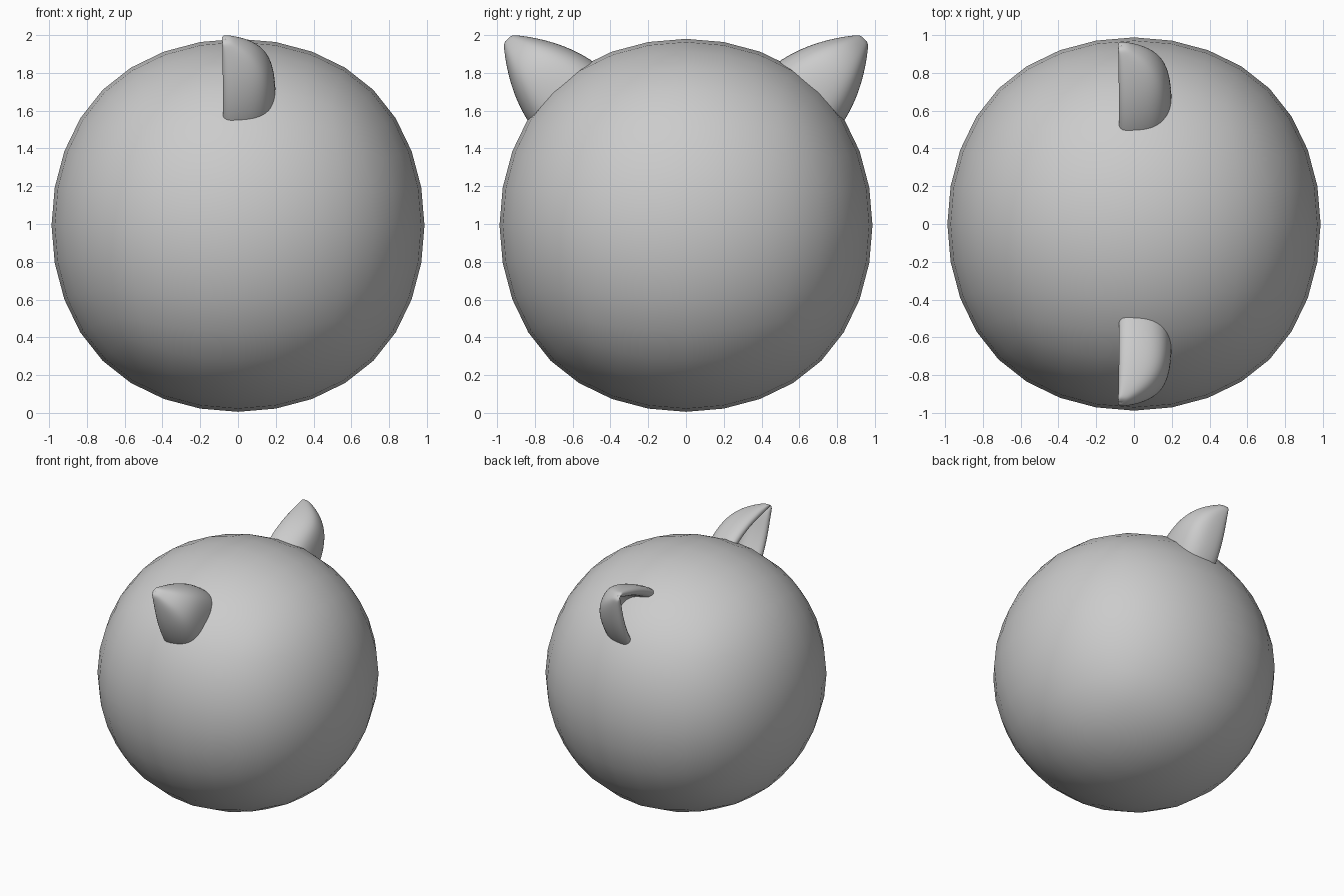
import bpy, bmesh, math
from mathutils import Vector

if "Cube" in bpy.data.objects:
    bpy.data.objects.remove(bpy.data.objects["Cube"])

CZ = 0.993  # centre height of the ball


def add_object(name, bm, levels):
    bmesh.ops.recalc_face_normals(bm, faces=bm.faces)
    me = bpy.data.meshes.new(name)
    bm.to_mesh(me)
    bm.free()
    for p in me.polygons:
        p.use_smooth = True
    ob = bpy.data.objects.new(name, me)
    bpy.context.collection.objects.link(ob)
    sub = ob.modifiers.new("Subdivision", 'SUBSURF')
    sub.levels = sub.render_levels = levels
    return ob


# round head: subdivided cube
bm = bmesh.new()
bmesh.ops.create_cube(bm, size=2.352)
head = add_object("head", bm, 3)
head.location.z = CZ

# ear sections: radial distance, half width, depth, wall thickness
SECTIONS = [(0.84, 0.26, 0.29, 0.085), (0.98, 0.245, 0.29, 0.085),
            (1.10, 0.205, 0.28, 0.085), (1.20, 0.155, 0.25, 0.08),
            (1.29, 0.095, 0.18, 0.07), (1.345, 0.05, 0.09, 0.045),
            (1.365, 0.03, 0.05, 0.028)]
FRONT_X, SHIFT, N = -0.085, -0.03, 8


def arc(w, d):
    pts = []
    for i in range(N + 1):
        a = math.pi * i / N
        c, s = math.cos(a), max(0, math.sin(a))
        pts.append((math.copysign(abs(c) ** 0.7, c) * w, FRONT_X + d * s ** 0.7))
    return pts


def ear(name, side):
    bm = bmesh.new()
    rings = []
    for r, w, d, wall in SECTIONS:
        section = arc(w, d) + arc(max(w - wall, 0.004), max(d - wall, 0.006))[::-1]
        ring = []
        for t, x in section:
            t += SHIFT
            y, z = (r + t) * math.sqrt(0.5), (r - t) * math.sqrt(0.5)
            ring.append(bm.verts.new(Vector((x, side * y, CZ + z))))
        rings.append(ring)
    n = len(rings[0])
    for a, b in zip(rings, rings[1:]):
        for i in range(n):
            j = (i + 1) % n
            bm.faces.new((a[i], a[j], b[j], b[i]))
    # close the base and the tip with strips across the wall
    for ring in (rings[0], rings[-1]):
        for i in range(N):
            bm.faces.new((ring[i], ring[i + 1], ring[n - 2 - i], ring[n - 1 - i]))
    # close the remaining slit at the tip
    tip = rings[-1]
    bm.faces.new(tip[N + 1:])
    return add_object(name, bm, 2)


ear("ear_back", 1)
ear("ear_front", -1)
